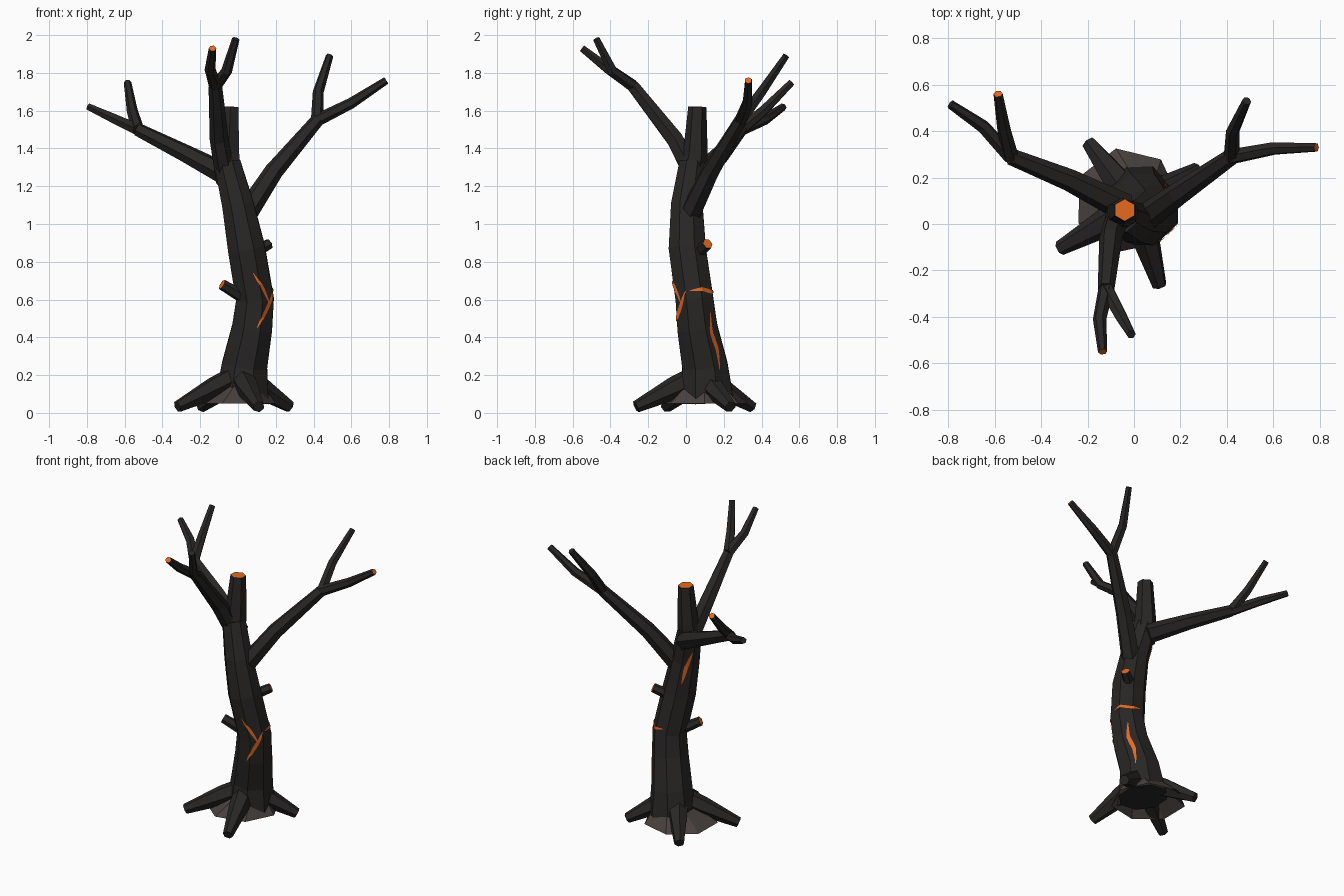
import bpy, bmesh, math
from mathutils import Vector, Quaternion
from mathutils.bvhtree import BVHTree

if "Cube" in bpy.data.objects:
    bpy.data.objects.remove(bpy.data.objects["Cube"])


def material(name, rgb):
    m = bpy.data.materials.new(name)
    m.diffuse_color = (*rgb, 1)
    m.use_nodes = True
    m.node_tree.nodes["Principled BSDF"].inputs["Base Color"].default_value = m.diffuse_color
    return m


BARK = material("charred_bark", (0.022, 0.020, 0.019))
EMBER = material("ember", (0.78, 0.14, 0.015))
SOIL = material("ash_soil", (0.065, 0.052, 0.048))


def finish(bm, name, mats):
    me = bpy.data.meshes.new(name)
    bm.to_mesh(me)
    bm.free()
    for m in mats:
        me.materials.append(m)
    ob = bpy.data.objects.new(name, me)
    bpy.context.collection.objects.link(ob)
    return ob


def tube(name, pts, radii, sides=6, ember_end=False, turn=0.0):
    """Tapered faceted tube along a path, with an optional glowing cut end."""
    pts = [Vector(p) for p in pts]
    bm = bmesh.new()
    q, prev, rings = Quaternion(), Vector((0, 0, 1)), []
    last = len(pts) - 1
    for i, (p, r) in enumerate(zip(pts, radii)):
        a = (p - pts[i - 1]).normalized() if i else Vector()
        b = (pts[i + 1] - p).normalized() if i < last else Vector()
        t = (a + b).normalized()
        q = prev.rotation_difference(t) @ q
        prev = t
        ring = []
        for k in range(sides):
            ang = turn + math.tau * k / sides
            ring.append(bm.verts.new(p + q @ Vector((r * math.cos(ang), r * math.sin(ang), 0))))
        rings.append(ring)
    for r0, r1 in zip(rings, rings[1:]):
        for k in range(sides):
            n = (k + 1) % sides
            bm.faces.new((r0[k], r0[n], r1[n], r1[k]))
    bm.faces.new(rings[0][::-1])
    bm.faces.new(rings[-1]).material_index = 1 if ember_end else 0
    return finish(bm, name, [BARK, EMBER])


# Trunk: bent, tapering, with a straight snapped top
axis = [(0.02, 0.11, 0.06), (0.035, 0.10, 0.25), (0.075, 0.06, 0.45), (0.09, 0.045, 0.60),
        (0.045, 0.007, 0.87), (0.0, 0.005, 1.10), (-0.055, 0.035, 1.32)]
trunk = tube("trunk", axis, [0.155, 0.13, 0.115, 0.108, 0.106, 0.09, 0.075], 8, turn=math.pi / 8)
tube("snapped_top", [(-0.055, 0.035, 1.28), (-0.05, 0.05, 1.38), (-0.04, 0.06, 1.62)],
     [0.075, 0.065, 0.048], 6, True, math.pi / 6)

# Soil mound: open seven-sided skirt
bm = bmesh.new()
low, high = [], []
for k in range(7):
    a = math.radians(102) + math.tau * k / 7
    c, s = math.cos(a), math.sin(a)
    low.append(bm.verts.new((-0.03 + 0.23 * c, 0.10 + 0.23 * s, 0.05)))
    high.append(bm.verts.new((0.01 + 0.13 * c, 0.10 + 0.13 * s, 0.14)))
for k in range(7):
    n = (k + 1) % 7
    bm.faces.new((low[k], low[n], high[n], high[k]))
finish(bm, "soil_mound", [SOIL])

# Roots
for i, (x, y) in enumerate([(-0.32, -0.105), (0.11, -0.265), (-0.195, 0.35), (0.275, 0.235)]):
    c, tip = Vector((0.01, 0.08, 0.2)), Vector((x, y, 0.032))
    tube(f"root_{i + 1}", [c, c.lerp(tip, 0.4), tip], [0.065, 0.062, 0.032])

# Branches: main limb, then two twigs from the fork (second value = glowing end)
branches = {
    "front": ([(-0.06, 0.06, 1.22), (-0.10, -0.06, 1.45), (-0.12, -0.28, 1.73)], (0.055, 0.05, 0.036),
              [([(-0.148, -0.41, 1.82), (-0.135, -0.55, 1.93)], True),
               ([(-0.06, -0.39, 1.81), (-0.012, -0.475, 1.98)], False)]),
    "left": ([(-0.04, 0.07, 1.25), (-0.28, 0.19, 1.375), (-0.53, 0.29, 1.50)], (0.062, 0.048, 0.036),
             [([(-0.65, 0.42, 1.555), (-0.79, 0.515, 1.62)], False),
              ([(-0.56, 0.41, 1.60), (-0.585, 0.56, 1.75)], True)]),
    "right": ([(0.04, 0.02, 1.05), (0.19, 0.13, 1.28), (0.42, 0.29, 1.55)], (0.06, 0.05, 0.036),
              [([(0.60, 0.325, 1.64), (0.785, 0.33, 1.76)], True),
               ([(0.425, 0.40, 1.70), (0.485, 0.53, 1.89)], False)]),
}
for side, (limb, radii, twigs) in branches.items():
    tube(f"{side}_branch", limb, radii)
    for i, (path, glow) in enumerate(twigs):
        tube(f"{side}_twig_{i + 1}", [limb[-1]] + path, [0.034, 0.029, 0.02], 6, glow)

# Broken stubs
tube("left_stub", [(0.05, 0.02, 0.60), (-0.085, -0.035, 0.68)], [0.036, 0.029], 6, True)
tube("right_stub", [(0.05, 0.04, 0.83), (0.165, 0.115, 0.895)], [0.036, 0.029], 6, True)

# Glowing cracks: thin ribbons projected onto the bark from (angle, height) paths
tree = BVHTree.FromPolygons([v.co for v in trunk.data.vertices],
                            [p.vertices for p in trunk.data.polygons])


def centre(z):
    for a, b in zip(axis, axis[1:]):
        if z <= b[2]:
            return Vector(a).lerp(Vector(b), (z - a[2]) / (b[2] - a[2]))


def on_bark(deg, z):
    d = Vector((math.cos(math.radians(deg)), math.sin(math.radians(deg)), 0))
    hit, nor, _, _ = tree.ray_cast(centre(z) + d * 0.5, -d)
    return hit, nor


def crack(name, path, width):
    pts = []
    for (a0, z0), (a1, z1) in zip(path, path[1:]):
        pts += [(a0 + (a1 - a0) * k / 4, z0 + (z1 - z0) * k / 4) for k in range(4)]
    pts.append(path[-1])
    hits = [on_bark(*p) for p in pts]
    bm = bmesh.new()
    pairs, n = [], len(hits) - 1
    for i, (p, nor) in enumerate(hits):
        t = hits[min(i + 1, n)][0] - hits[max(i - 1, 0)][0]
        w = width * (0.15 + 0.85 * math.sin(math.pi * i / n)) / 2
        side = nor.cross(t).normalized() * w
        p = p + nor * 0.005
        pairs.append((bm.verts.new(p - side), bm.verts.new(p + side)))
    for (a, b), (c, d) in zip(pairs, pairs[1:]):
        bm.faces.new((a, c, d, b))
    finish(bm, name, [EMBER])


crack("front_crack", [(-82, 0.74), (-62, 0.66), (-42, 0.57)], 0.018)
crack("front_crack_fork", [(-76, 0.45), (-60, 0.52), (-42, 0.58), (-22, 0.645)], 0.024)
crack("side_ring_crack", [(-12, 0.645), (25, 0.655), (60, 0.64), (95, 0.65)], 0.022)
crack("side_crack", [(46, 0.53), (38, 0.42), (44, 0.34), (36, 0.23)], 0.026)
crack("back_crack", [(124, 0.96), (130, 1.07), (148, 1.18)], 0.025)
